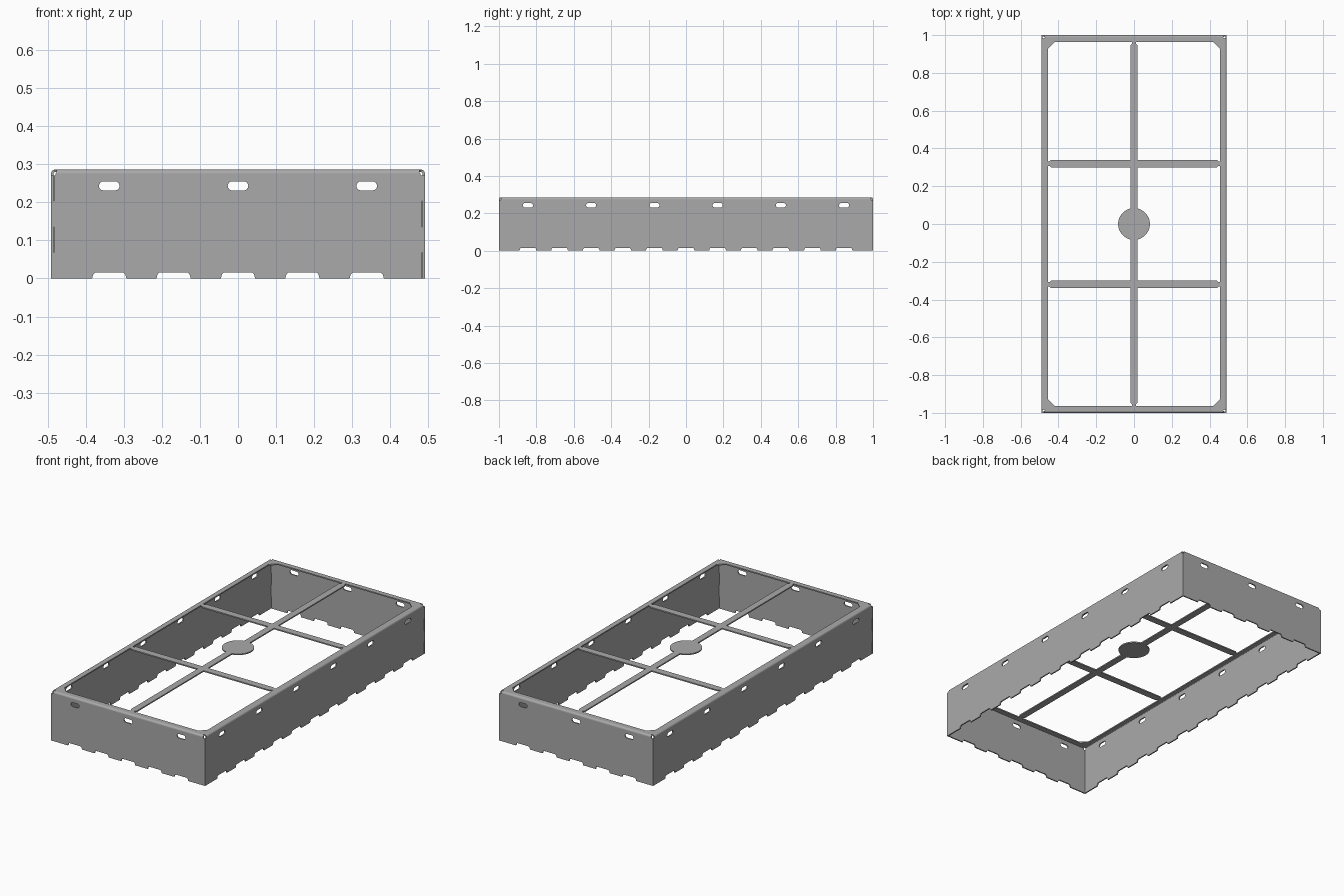
import bpy, bmesh, math
from mathutils import Matrix

if "Cube" in bpy.data.objects:
    bpy.data.objects.remove(bpy.data.objects["Cube"], do_unlink=True)

# Overall half width, half length, height, sheet thickness, bend radius
W, D, H, T, R = 0.491, 1.0, 0.286, 0.007, 0.011

steel = bpy.data.materials.new("grey sheet metal")
steel.use_nodes = True
COLOUR = (0.40, 0.40, 0.40, 1)
steel.diffuse_color = COLOUR
steel.node_tree.nodes["Principled BSDF"].inputs["Base Color"].default_value = COLOUR


def add_object(name, bm, matrix):
    bmesh.ops.recalc_face_normals(bm, faces=bm.faces)
    mesh = bpy.data.meshes.new(name)
    bm.to_mesh(mesh)
    bm.free()
    mesh.materials.clear()
    mesh.materials.append(steel)
    obj = bpy.data.objects.new(name, mesh)
    obj.matrix_world = matrix
    bpy.context.collection.objects.link(obj)
    return obj


def sheet(name, outline, holes, matrix):
    """Flat plate cut from an outline and hole outlines, T thick."""
    curve = bpy.data.curves.new(name, 'CURVE')
    curve.dimensions = '2D'
    curve.fill_mode = 'BOTH'
    curve.extrude = T / 2
    for loop in [outline] + holes:
        spline = curve.splines.new('POLY')
        spline.points.add(len(loop) - 1)
        for point, (x, y) in zip(spline.points, loop):
            point.co = (x, y, 0, 1)
        spline.use_cyclic_u = True
    temp = bpy.data.objects.new(name, curve)
    bpy.context.collection.objects.link(temp)
    bpy.context.view_layer.update()
    mesh = bpy.data.meshes.new_from_object(
        temp.evaluated_get(bpy.context.evaluated_depsgraph_get()))
    bpy.data.objects.remove(temp, do_unlink=True)
    bpy.data.curves.remove(curve)
    bm = bmesh.new()
    bm.from_mesh(mesh)
    bpy.data.meshes.remove(mesh)
    bmesh.ops.remove_doubles(bm, verts=bm.verts, dist=1e-5)
    for face in bm.faces:
        face.smooth = False
        face.material_index = 0
    return add_object(name, bm, matrix)


def slot(cx, cy, half=0.027, r=0.012, n=8):
    """Stadium-shaped hole."""
    pts = []
    for side, start in ((1, -math.pi / 2), (-1, math.pi / 2)):
        for i in range(n + 1):
            a = start + math.pi * i / n
            pts.append((cx + side * (half - r) + r * math.cos(a), cy + r * math.sin(a)))
    return pts


def wall_outline(half, notches):
    """Bottom edge with notches, interlocking fingers on both ends."""
    pts = [(-half, 0)]
    for c in notches:
        pts += [(c - .045, 0), (c - .042, .011), (c - .037, .016),
                (c + .037, .016), (c + .042, .011), (c + .045, 0)]
    steps = [0, 0.068, 0.135, 0.203, 0.270]
    inner = half - T - 0.0005
    right = []
    for i in range(4):
        u = half if i % 2 else inner
        right += [(u, steps[i]), (u, steps[i + 1])]
    left = []
    for i in range(4):
        u = -inner if i % 2 else -half
        left += [(u, steps[i]), (u, steps[i + 1])]
    top = half - 0.012
    pts += right + [(top, 0.270), (top, H - R), (-top, H - R), (-top, 0.270)]
    return pts + left[:0:-1]


def bend(name, half, dist, matrix):
    """Rounded fold between a wall and the top frame."""
    n = 6
    arc = [math.pi / 2 * i / n for i in range(n + 1)]
    profile = [(R, a) for a in arc] + [(R - T, a) for a in reversed(arc)]
    bm = bmesh.new()
    length = half - 0.014
    verts = [bm.verts.new((-length, H - R + r * math.sin(a), dist - R + r * math.cos(a)))
             for r, a in profile]
    face = bm.faces.new(verts)
    new = bmesh.ops.extrude_face_region(bm, geom=[face], use_keep_orig=True)
    moved = [g for g in new["geom"] if isinstance(g, bmesh.types.BMVert)]
    bmesh.ops.translate(bm, verts=moved, vec=(2 * length, 0, 0))
    obj = add_object(name, bm, matrix)
    bpy.ops.object.select_all(action='DESELECT')
    obj.select_set(True)
    bpy.context.view_layer.objects.active = obj
    bpy.ops.object.shade_smooth_by_angle(angle=math.radians(35))


# Four walls, each turned a quarter from the last, starting at the front
for i, name in enumerate(("front", "left", "back", "right")):
    is_side = i % 2 == 1
    half, dist = (D, W) if is_side else (W, D)
    count = 5 if is_side else 2
    pitch = 0.169
    notches = [pitch * k for k in range(-count, count + 1)]
    slots = [slot(c, 0.243) for c in notches[::2]]
    turn = Matrix.Rotation(math.pi / 2 * i, 4, 'Z') @ Matrix.Rotation(math.pi / 2, 4, 'X')
    sheet(name + "_wall", wall_outline(half, notches), slots,
          turn @ Matrix.Translation((0, 0, dist - T / 2)))
    bend(name + "_bend", half, dist, turn)

# Top frame: outer edge with clipped corners
fx, fy, c = W - R, D - R, 0.010
frame = [(fx, -fy + c), (fx, fy - c), (fx - c, fy), (-fx + c, fy),
         (-fx, fy - c), (-fx, -fy + c), (-fx + c, -fy), (fx - c, -fy)]

# Window outlines leave the cross bars, their narrowed ends and the centre disc
wx, wy, rib, bar, disc = 0.455, 0.963, 0.019, 0.32, 0.084
low, high = bar - 0.020, bar + 0.020
corner = [(rib, high), (wx - .016, high), (wx - .008, high - .008), (wx, high - .008),
          (wx, wy - .035), (wx - .035, wy), (rib - .008, wy),
          (rib - .008, wy - .008), (rib, wy - .016)]
upper = [(wx, low + .008), (wx - .008, low + .008), (wx - .016, low), (rib, low)]
reach = math.acos(rib / disc)
arc = [(disc * math.cos(a), disc * math.sin(a))
       for a in (reach * (1 - 2 * k / 24) for k in range(25))]
middle = upper + arc + [(x, -y) for x, y in reversed(upper)]

windows = [[(sx * x, sy * y) for x, y in corner] for sx in (1, -1) for sy in (1, -1)]
windows += [[(sx * x, y) for x, y in middle] for sx in (1, -1)]
sheet("top_frame", frame, windows, Matrix.Translation((0, 0, H - T / 2)))
